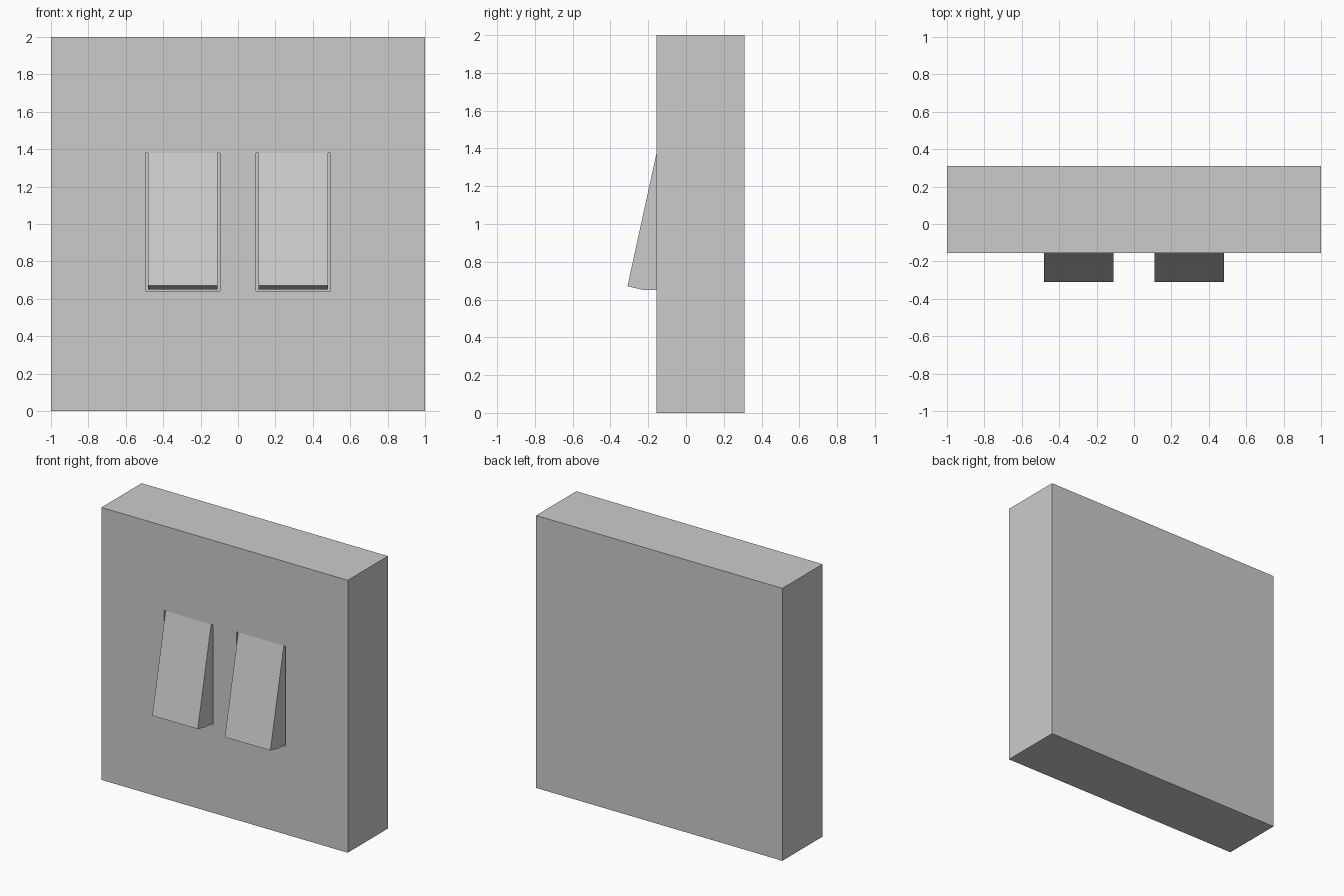
import bpy, bmesh

if "Cube" in bpy.data.objects:
    bpy.data.objects.remove(bpy.data.objects["Cube"])

FRONT, BACK, FLOOR = -0.155, 0.31, 0.0


def prism(name, profile, x0, x1):
    """Extrude a (y, z) profile along x."""
    bm = bmesh.new()
    face = bm.faces.new([bm.verts.new((x0, y, z)) for y, z in profile])
    ext = bmesh.ops.extrude_face_region(bm, geom=[face])
    moved = [v for v in ext["geom"] if isinstance(v, bmesh.types.BMVert)]
    bmesh.ops.translate(bm, verts=moved, vec=(x1 - x0, 0, 0))
    bmesh.ops.recalc_face_normals(bm, faces=bm.faces)
    mesh = bpy.data.meshes.new(name)
    bm.to_mesh(mesh)
    bm.free()
    obj = bpy.data.objects.new(name, mesh)
    bpy.context.collection.objects.link(obj)
    return obj


def rect(y0, y1, z0, z1):
    return [(y0, z0), (y1, z0), (y1, z1), (y0, z1)]


# Wall plate
plate = prism("wall_plate", rect(FRONT, BACK, 0, 2), -1, 1)

# Tilted rocker, with its base sunk into the pocket
rocker_profile = [(FRONT, 1.38), (-0.31, 0.67), (-0.22, 0.65),
                  (FLOOR, 0.65), (FLOOR, 1.375)]

for side, cx in (("left", -0.295), ("right", 0.295)):
    # Pocket leaving a narrow gap around the rocker
    cutter = prism(side + "_pocket_cutter", rect(-0.5, FLOOR, 0.643, 1.38),
                   cx - 0.199, cx + 0.199)
    cutter.hide_render = True
    cutter.hide_viewport = True
    cutter.display_type = 'WIRE'
    cut = plate.modifiers.new(side + "_pocket", 'BOOLEAN')
    cut.operation = 'DIFFERENCE'
    cut.solver = 'EXACT'
    cut.object = cutter

    prism(side + "_rocker", rocker_profile, cx - 0.185, cx + 0.185)
